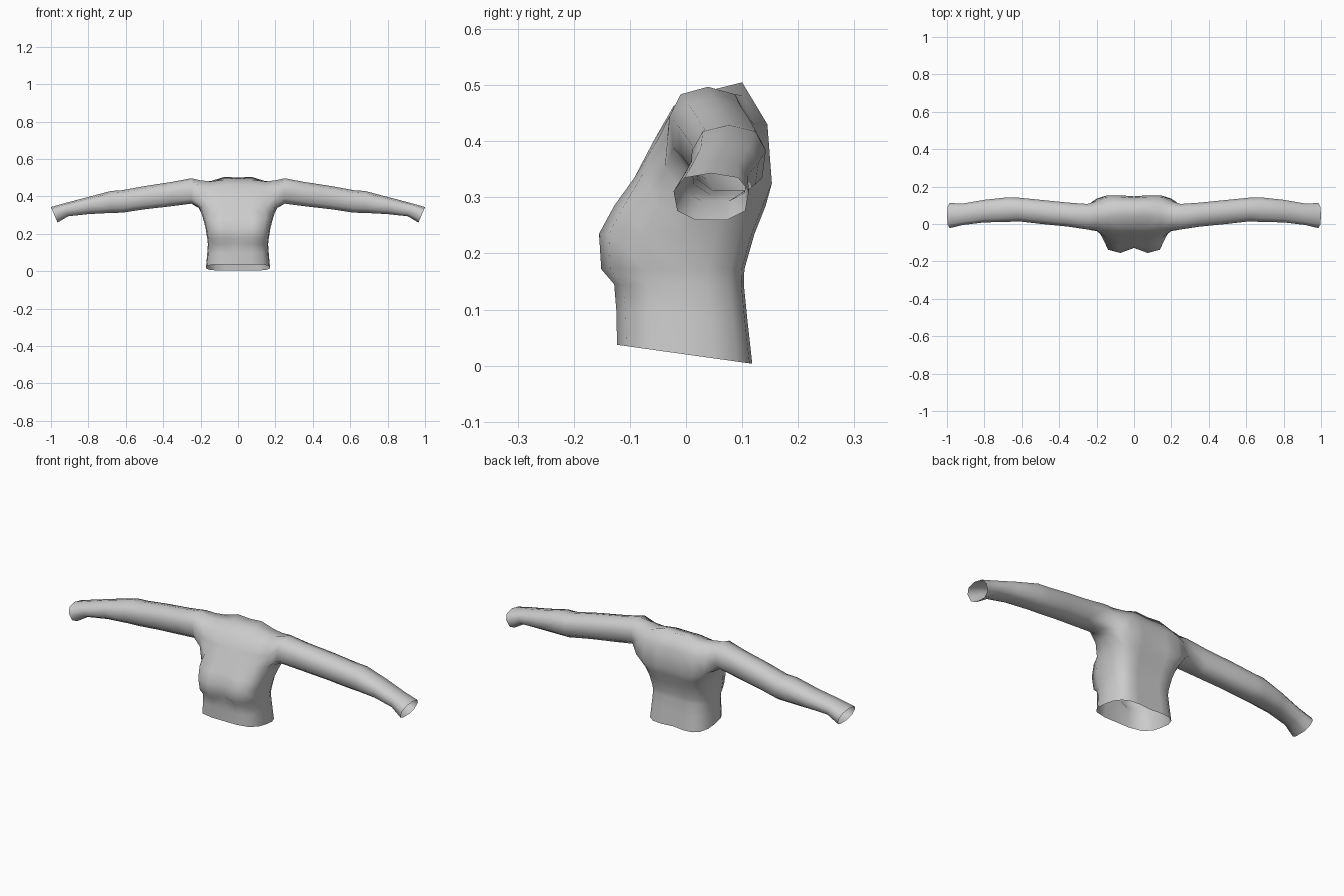
import bpy, bmesh, math

if "Cube" in bpy.data.objects:
    bpy.data.objects.remove(bpy.data.objects["Cube"])

grey = bpy.data.materials.new("light grey")
grey.diffuse_color = (0.6, 0.6, 0.6, 1)
grey.use_nodes = True
grey.node_tree.nodes["Principled BSDF"].inputs["Base Color"].default_value = grey.diffuse_color

bm = bmesh.new()


def verts(points):
    return [bm.verts.new(p) for p in points]


def bridge(a, b, closed=False):
    n = len(a)
    for i in range(n if closed else n - 1):
        j = (i + 1) % n
        bm.faces.new((a[i], a[j], b[j], b[i]))


# Shoulder sections: (y, z) from the chest over the top to the back
sections = {
    0.0: [(-.088, .335), (-.055, .40), (-.02, .463), (.04, .488), (.10, .50), (.14, .43), (.148, .33)],
    0.07: [(-.092, .335), (-.058, .40), (-.022, .463), (.04, .49), (.10, .505), (.145, .43), (.153, .325)],
    0.145: [(-.078, .34), (-.052, .40), (-.026, .45), (.035, .48), (.10, .482), (.145, .43), (.153, .325)],
    0.2: [(-.038, .35), (-.034, .405), (-.024, .455), (.03, .486), (.085, .484), (.122, .43), (.135, .345)],
}
arcs = [verts([(x, y, z) for y, z in pts]) for x, pts in sections.items()]
for a, b in zip(arcs, arcs[1:]):
    bridge(a, b)

# Armpit points complete both the arm loop and the torso loop
pit_front, pit_back = verts([(.207, .005, .343), (.21, .085, .338)])

# Arm: x, lean of lower edge, y range, z range
arm_rings = [
    (.25, 0, -.03, .108, .358, .497),
    (.35, 0, -.015, .115, .345, .478),
    (.50, 0, 0, .13, .328, .455),
    (.62, 0, .014, .142, .310, .433),
    (.68, 0, .010, .143, .309, .429),
    (.80, 0, .008, .13, .303, .397),
    (.92, -.012, -.006, .11, .292, .366),
    (1.0, -.036, -.023, .113, .258, .343),
]


def soft(v):
    return math.copysign(abs(v) ** 0.8, v)


loop = arcs[-1] + [pit_back, pit_front]
for x, lean, y0, y1, z0, z1 in arm_rings:
    pts = []
    for i in range(9):
        a = math.radians(210 - 40 * i)
        c, s = soft(math.cos(a)), soft(math.sin(a))
        pts.append((x + lean * (1 - s) / 2,
                    (y0 + y1) / 2 + c * (y1 - y0) / 2,
                    (z0 + z1) / 2 + s * (z1 - z0) / 2))
    ring = verts(pts)
    bridge(loop, ring, closed=True)
    loop = ring

# Torso outline: width share, depth share from front to back, bust share
outline = [(0, 0, 0), (.42, 0, 1), (.8, .07, 1), (.97, .26, .3), (1, .5, 0),
           (.98, .72, 0), (.87, .89, 0), (.68, .98, 0), (.4, 1, 0), (0, .97, 0)]
# Torso levels: z, half width, front y, back y, bust bulge, hem slope
levels = [
    (.285, .188, -.108, .142, .020, 0),
    (.235, .174, -.128, .122, .027, 0),
    (.172, .164, -.125, .104, .026, 0),
    (.145, .161, -.124, .103, .004, 0),
    (.090, .165, -.124, .109, 0, -.05),
    (.020, .171, -.123, .118, 0, -.14),
]
row = [a[0] for a in arcs] + [pit_front, pit_back] + [a[-1] for a in reversed(arcs)]
for z, w, yf, yb, bust, slope in levels:
    pts = []
    for u, d, b in outline:
        y = yf + (yb - yf) * d - bust * b
        pts.append((w * u, y, z + slope * y))
    ring = verts(pts)
    bridge(row, ring)
    row = ring

bmesh.ops.recalc_face_normals(bm, faces=bm.faces)
# Make sure the front of the chest faces forward
chest = min(bm.faces, key=lambda f: f.calc_center_median().y)
if chest.normal.y > 0:
    bmesh.ops.reverse_faces(bm, faces=bm.faces)
for f in bm.faces:
    f.smooth = True

mesh = bpy.data.meshes.new("torso_with_arms")
bm.to_mesh(mesh)
bm.free()
mesh.materials.append(grey)
body = bpy.data.objects.new("torso_with_arms", mesh)
bpy.context.collection.objects.link(body)

# Left half by mirroring
mirror = body.modifiers.new("mirror", 'MIRROR')
mirror.use_clip = True
mirror.merge_threshold = 0.001
